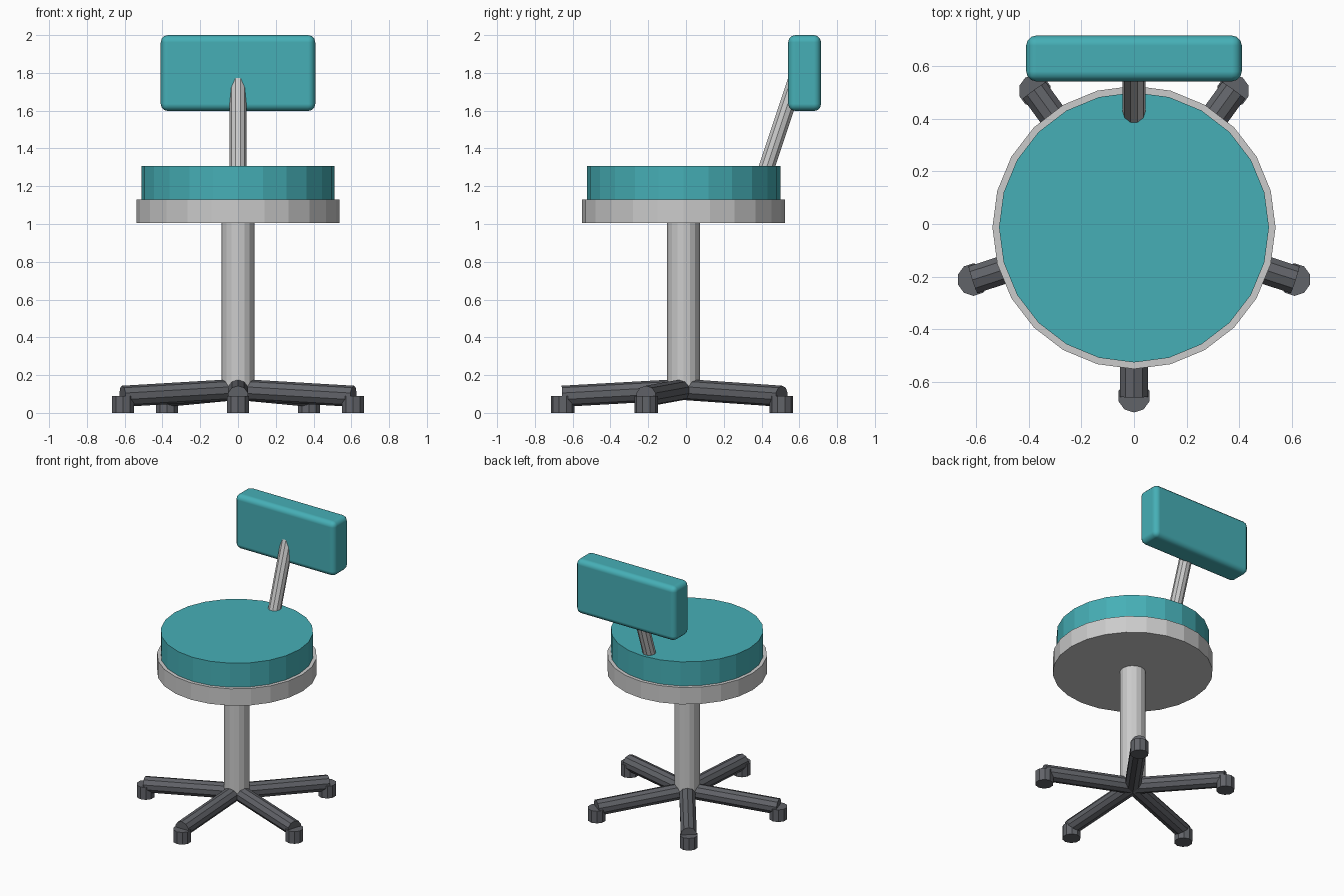
import bpy
import math
from mathutils import Vector, Matrix

if "Cube" in bpy.data.objects:
    bpy.data.objects.remove(bpy.data.objects["Cube"])

CY = -0.013  # y of the column axis


def material(name, rgb):
    m = bpy.data.materials.new(name)
    m.diffuse_color = (*rgb, 1.0)
    m.use_nodes = True
    m.node_tree.nodes["Principled BSDF"].inputs["Base Color"].default_value = m.diffuse_color
    return m


TEAL = material("teal_fabric", (0.061, 0.43, 0.47))
DARK = material("dark_plastic", (0.12, 0.125, 0.14))
METAL = material("light_metal", (0.6, 0.61, 0.63))


def rod(name, start, end, radius, sides, mat=None, spin=0.0):
    """Flat-shaded cylinder between two points."""
    a, b = Vector(start), Vector(end)
    d = b - a
    bpy.ops.mesh.primitive_cylinder_add(vertices=sides, radius=radius, depth=d.length)
    ob = bpy.context.object
    ob.name = name
    turn = Vector((0, 0, 1)).rotation_difference(d.normalized()).to_matrix().to_4x4()
    ob.matrix_world = (Matrix.Translation((a + b) / 2) @ turn
                       @ Matrix.Rotation(spin, 4, 'Z'))
    if mat:
        ob.data.materials.append(mat)
    return ob


# Seat: grey pan and teal cushion
rod("seat_pan", (0, CY, 1.005), (0, CY, 1.13), 0.537, 24)
rod("seat_cushion", (0, CY, 1.13), (0, CY, 1.308), 0.512, 24, TEAL)

# Central column
rod("column", (0, CY, 0.11), (0, CY, 1.01), 0.087, 16, METAL)

# Five-legged base with a foot at each end
for i in range(5):
    a = math.radians(-90 + 72 * i)
    c, s = math.cos(a), math.sin(a)
    rod(f"base_leg_{i + 1}", (0, CY, 0.124),
        (0.642 * c, CY + 0.642 * s, 0.088), 0.056, 10, DARK)
    x, y = 0.64 * c, CY + 0.64 * s
    rod(f"foot_{i + 1}", (x, y, 0), (x, y, 0.09), 0.062, 10, DARK)

# Leaning support for the backrest
rod("back_support", (0, 0.394, 1.2), (0, 0.594, 1.8), 0.044, 10, METAL,
    math.radians(18))

# Rounded backrest pad
bpy.ops.mesh.primitive_cube_add(size=1, location=(0, 0.628, 1.799))
back = bpy.context.object
back.name = "backrest"
back.scale = (0.818, 0.174, 0.402)
bpy.ops.object.transform_apply(location=False, rotation=False, scale=True)
back.data.materials.append(TEAL)
bpy.ops.object.shade_smooth_by_angle(angle=math.radians(40))
bevel = back.modifiers.new("rounding", 'BEVEL')
bevel.width = 0.038
bevel.segments = 3
bevel.harden_normals = True
